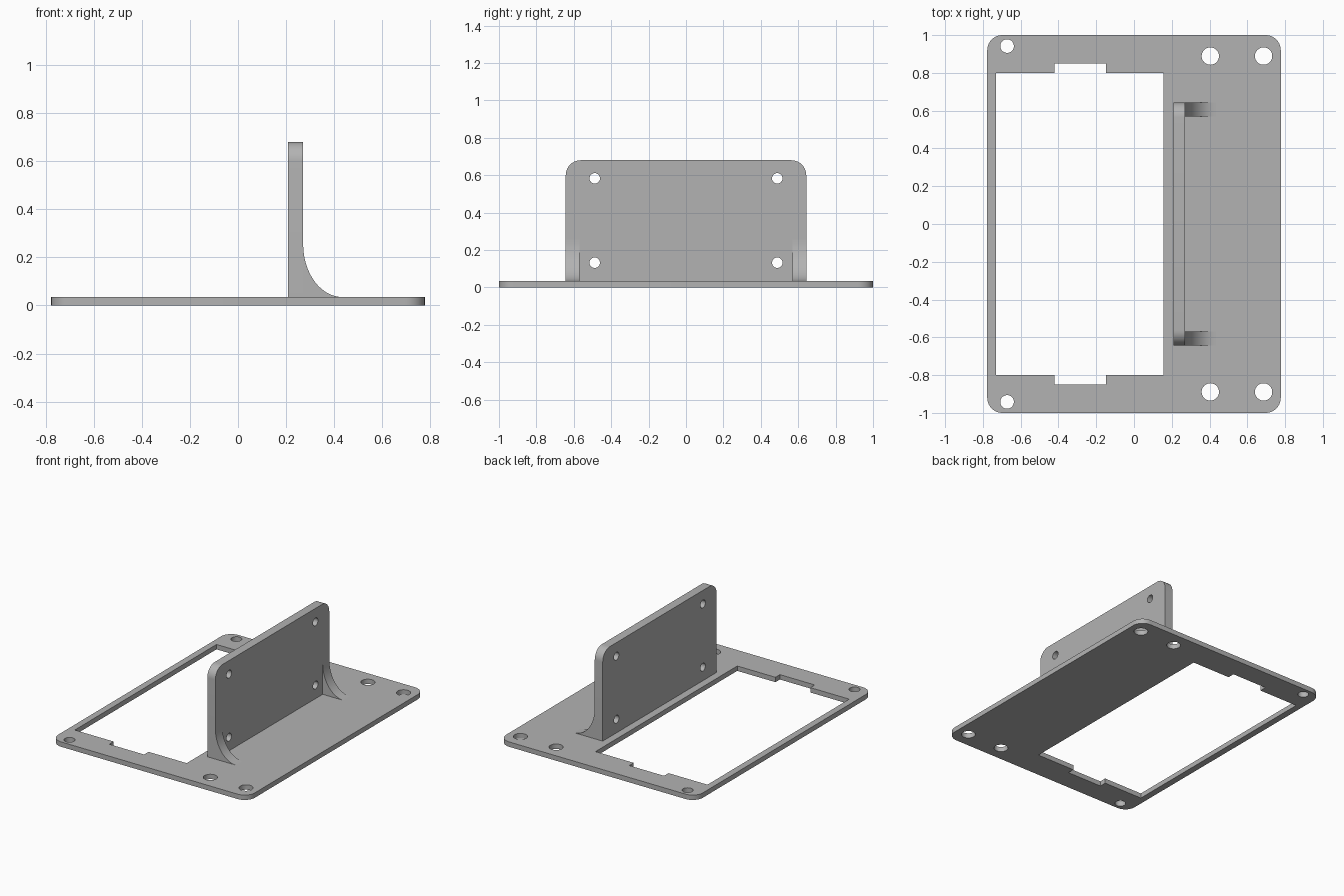
import bpy, bmesh, math
from mathutils import Matrix

if "Cube" in bpy.data.objects:
    bpy.data.objects.remove(bpy.data.objects["Cube"])

grey = bpy.data.materials.new("mid grey")
grey.diffuse_color = (0.45, 0.45, 0.45, 1)
grey.use_nodes = True
grey.node_tree.nodes["Principled BSDF"].inputs["Base Color"].default_value = grey.diffuse_color


def arc(cx, cy, rx, ry, a0, a1, n):
    """Points along an elliptical arc, angles in degrees."""
    steps = [math.radians(a0 + (a1 - a0) * i / n) for i in range(n + 1)]
    return [(cx + rx * math.cos(a), cy + ry * math.sin(a)) for a in steps]


def hole(x, y, r):
    return arc(x, y, r, r, 0, 360, 32)[:-1]


def sheet(name, loops, axes, low, high):
    """Fill the loops (outline, then holes) and extrude them from low to high."""
    cu = bpy.data.curves.new(name, 'CURVE')
    cu.dimensions, cu.fill_mode = '2D', 'BOTH'
    cu.extrude = (high - low) / 2
    for pts in loops:
        sp = cu.splines.new('POLY')
        sp.points.add(len(pts) - 1)
        for p, (x, y) in zip(sp.points, pts):
            p.co = (x, y, 0, 1)
        sp.use_cyclic_u = True
    ob = bpy.data.objects.new(name, cu)
    bpy.context.collection.objects.link(ob)
    bpy.ops.object.select_all(action='DESELECT')
    ob.select_set(True)
    bpy.context.view_layer.objects.active = ob
    bpy.ops.object.convert(target='MESH')
    ob = bpy.context.view_layer.objects.active
    me = ob.data
    # columns of the matrix are the world directions of the sketch axes
    m = Matrix(axes).transposed().to_4x4()
    me.transform(m @ Matrix.Translation((0, 0, (low + high) / 2)))
    bm = bmesh.new()
    bm.from_mesh(me)
    bmesh.ops.remove_doubles(bm, verts=bm.verts, dist=1e-5)
    bmesh.ops.recalc_face_normals(bm, faces=bm.faces)
    bm.to_mesh(me)
    bm.free()
    me.materials.clear()
    me.materials.append(grey)
    bpy.ops.object.shade_smooth_by_angle(angle=math.radians(30))
    return ob


FLAT = ((1, 0, 0), (0, 1, 0), (0, 0, 1))
FACING_X = ((0, 1, 0), (0, 0, 1), (1, 0, 0))
FACING_Y = ((1, 0, 0), (0, 0, 1), (0, -1, 0))
T = 0.035                      # base thickness
W, L, R = 0.777, 1.0, 0.08     # base half width, half length, corner radius

# Base plate: rounded outline, notched window, six screw holes
outline = []
for sx, sy, a in ((1, 1, 0), (-1, 1, 90), (-1, -1, 180), (1, -1, 270)):
    outline += arc(sx * (W - R), sy * (L - R), R, R, a, a + 90, 10)
half = [(0.155, 0.8), (-0.147, 0.8), (-0.147, 0.85),
        (-0.422, 0.85), (-0.422, 0.8), (-0.73, 0.8)]
window = half + [(x, -y) for x, y in reversed(half)]
screws = [hole(x, s * y, r) for s in (1, -1)
          for x, y, r in ((-0.672, 0.942, 0.036), (0.404, 0.889, 0.046), (0.686, 0.889, 0.046))]
sheet("base_plate", [outline, window] + screws, FLAT, 0, T)

# Upright plate with rounded top corners and four holes
Y, Z = 0.643, 0.68
upright = [(-Y, T), (Y, T)]
upright += arc(Y - R, Z - R, R, R, 0, 90, 10) + arc(R - Y, Z - R, R, R, 90, 180, 10)
mounts = [hole(s * 0.488, z, 0.028) for s in (1, -1) for z in (0.583, 0.132)]
sheet("upright_plate", [upright] + mounts, FACING_X, 0.208, 0.271)

# Concave gussets at both ends of the upright
gusset = [(0.271, T)] + arc(0.435, 0.255, 0.164, 0.22, 180, 270, 16)
for name, low in (("front_gusset", 0.569), ("back_gusset", -Y)):
    sheet(name, [gusset], FACING_Y, low, low + Y - 0.569)
